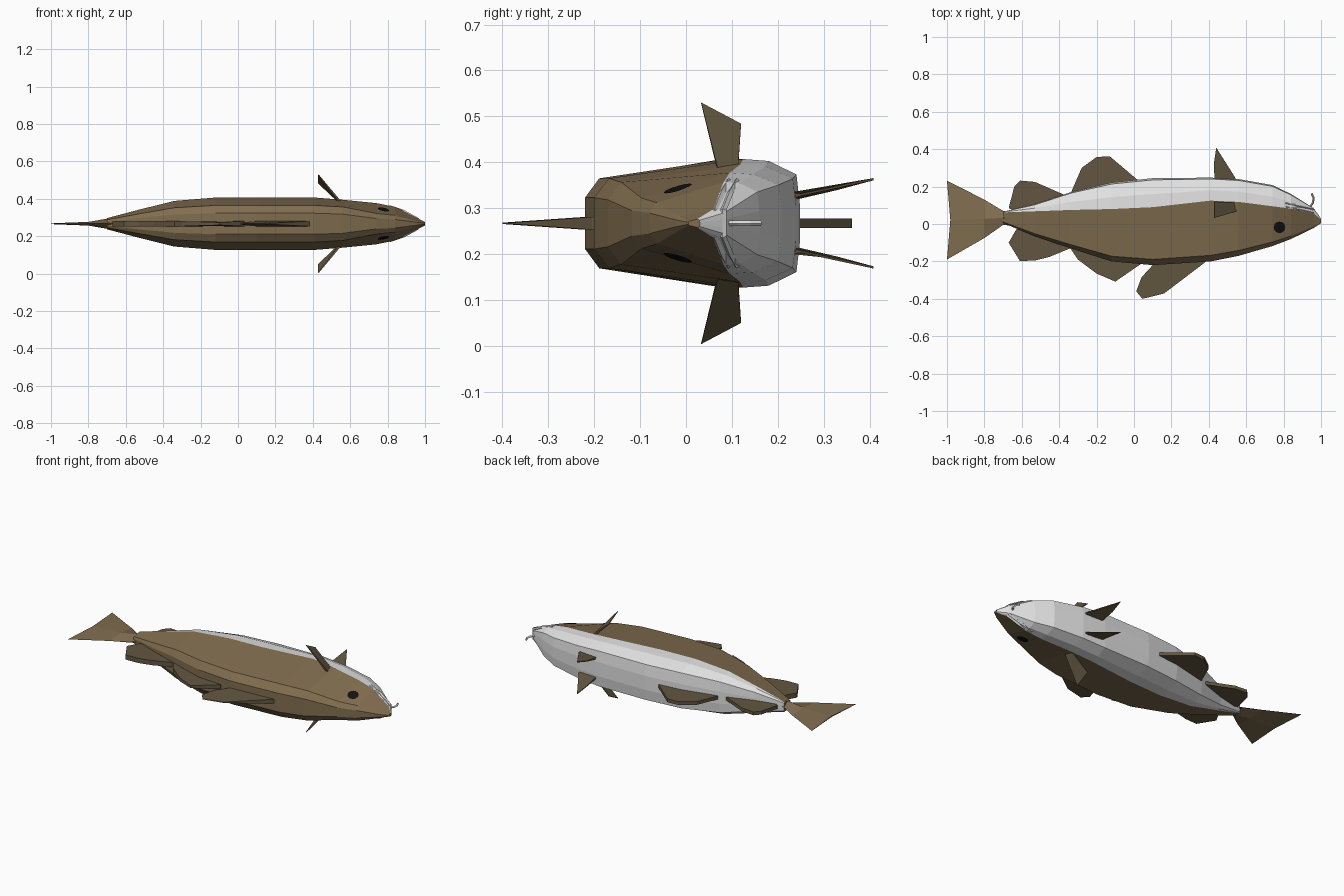
import bpy, bmesh, math
from mathutils import Vector
from mathutils.bvhtree import BVHTree

if "Cube" in bpy.data.objects:
    bpy.data.objects.remove(bpy.data.objects["Cube"])

ZC = 0.267  # height of the fish's symmetry plane (it lies on its side)


def material(name, rgb):
    m = bpy.data.materials.new(name)
    m.diffuse_color = (*rgb, 1)
    m.use_nodes = True
    m.node_tree.nodes["Principled BSDF"].inputs["Base Color"].default_value = m.diffuse_color
    return m


brown = material("brown skin", (0.22, 0.155, 0.08))
fin_brown = material("dark fin brown", (0.125, 0.094, 0.052))
white = material("pale belly", (0.75, 0.75, 0.75))
black = material("eye black", (0.006, 0.006, 0.006))


def make(name, bm, *mats):
    bmesh.ops.recalc_face_normals(bm, faces=bm.faces)
    me = bpy.data.meshes.new(name)
    bm.to_mesh(me)
    for m in mats:
        me.materials.append(m)
    ob = bpy.data.objects.new(name, me)
    bpy.context.collection.objects.link(ob)
    return ob


def loft(rings, pick=lambda k: 0):
    """Skin closed rings of equal length; pick gives the material per strip."""
    bm = bmesh.new()
    vs = [[bm.verts.new(p) for p in r] for r in rings]
    n = len(vs[0])
    for a, b in zip(vs, vs[1:]):
        for k in range(n):
            f = bm.faces.new((a[k], a[(k + 1) % n], b[(k + 1) % n], b[k]))
            f.material_index = pick(k)
    bm.faces.new(vs[0])
    bm.faces.new(vs[-1])
    return bm


# Body: x, back y, colour border y, belly y, half width
stations = [
    (-0.70, 0.005, 0.062, 0.066, 0.03),
    (-0.53, -0.065, 0.068, 0.105, 0.075),
    (-0.34, -0.13, 0.075, 0.17, 0.122),
    (-0.12, -0.20, 0.08, 0.222, 0.14),
    (0.10, -0.22, 0.09, 0.245, 0.14),
    (0.41, -0.20, 0.125, 0.248, 0.14),
    (0.56, -0.17, 0.118, 0.24, 0.128),
    (0.74, -0.118, 0.095, 0.208, 0.11),
    (0.84, -0.08, 0.082, 0.16, 0.09),
    (0.96, -0.022, 0.058, 0.085, 0.03),
    (1.00, 0.005, 0.024, 0.03, 0.009),
]


def ring(x, yb, ym, yt, w):
    head = x > 0.7
    side = [(yb, (0.25 if head else 0.4) * w),
            (yb + 0.1 * (ym - yb), (0.5 if head else 0.7) * w),
            (ym, w),
            (ym + 0.45 * (yt - ym), 0.97 * w),
            (ym + 0.94 * (yt - ym), 0.76 * w),
            (yt, 0.3 * w)]
    return ([Vector((x, y, ZC + z)) for y, z in side] +
            [Vector((x, y, ZC - z)) for y, z in reversed(side)])


body_bm = loft([ring(*s) for s in stations], lambda k: 1 if 2 <= k <= 8 else 0)
make("body", body_bm, brown, white)
surface = BVHTree.FromBMesh(body_bm)

# Tail fin: flattening sections that flare to a shallow fork
tail = []
for x, y0, y1, t, fork in [(-0.64, -0.01, 0.07, 0.034, 0), (-0.70, -0.005, 0.07, 0.027, 0),
                           (-0.80, -0.075, 0.13, 0.01, 0), (-1.0, -0.19, 0.232, 0.003, 0.018)]:
    mid = (y0 + y1) / 2
    tail.append([Vector(p) for p in ((x, y0, ZC), (x + fork, mid, ZC + t),
                                     (x, y1, ZC), (x + fork, mid, ZC - t))])
make("tail_fin", loft(tail), brown)


def fin(name, pts, thick):
    """Median fin in the xy plane; thick(y) gives its half thickness."""
    make(name, loft([[Vector((x, y, ZC + s * thick(y))) for x, y in pts] for s in (-1, 1)]), fin_brown)


def taper(y):
    return max(0.0015, 0.014 * min(1, (0.4 - abs(y)) / 0.18))


# Dorsal fins
fin("front_dorsal_fin", [(0.40, -0.16), (0.38, -0.205), (0.16, -0.372), (0.045, -0.4),
                         (0.012, -0.36), (0.04, -0.285), (0.10, -0.22), (0.10, -0.16)], taper)
fin("middle_dorsal_fin", [(0.04, -0.16), (0.035, -0.215), (-0.10, -0.308), (-0.20, -0.265),
                          (-0.30, -0.19), (-0.34, -0.13), (-0.30, -0.09)], taper)
fin("rear_dorsal_fin", [(-0.34, -0.09), (-0.34, -0.13), (-0.45, -0.175), (-0.53, -0.195),
                        (-0.61, -0.198), (-0.67, -0.10), (-0.63, -0.03), (-0.60, 0.0)], taper)
# Anal fins
fin("front_anal_fin", [(0.02, 0.19), (0.02, 0.235), (-0.13, 0.362), (-0.20, 0.358),
                       (-0.28, 0.30), (-0.335, 0.172), (-0.31, 0.13)], lambda y: 0.01)
fin("rear_anal_fin", [(-0.36, 0.11), (-0.37, 0.155), (-0.53, 0.225), (-0.61, 0.232),
                      (-0.64, 0.20), (-0.67, 0.085), (-0.60, 0.05)], lambda y: 0.01)


def blade(name, pts, offset):
    """Paired fin; pts hold z as distance from the symmetry plane."""
    off = Vector(offset)
    for s, side in ((1, "left"), (-1, "right")):
        rings = [[Vector((p.x, p.y, ZC + s * p.z)) for p in
                  (Vector(q) + off * d * (1 if i in (0, 1) else 0.3) for i, q in enumerate(pts))]
                 for d in (-1, 1)]
        make(side + "_" + name, loft(rings), fin_brown)


# Paired fins
blade("pectoral_fin", [(0.56, 0.073, 0.10), (0.56, 0.112, 0.10),
                       (0.43, 0.12, 0.216), (0.43, 0.033, 0.262)], (0.005, 0, 0.004))
blade("pelvic_fin", [(0.43, 0.22, 0.055), (0.55, 0.22, 0.058), (0.54, 0.25, 0.062),
                     (0.44, 0.408, 0.096), (0.428, 0.33, 0.075)], (0, 0, 0.008))

# Eyes: thin discs laid onto the skin on both sides
for s, side in ((1, "left"), (-1, "right")):
    bm = bmesh.new()

    def on_skin(x, y):
        hit = surface.ray_cast(Vector((x, y, ZC + s)), Vector((0, 0, -s)))[0]
        return bm.verts.new(hit + Vector((0, 0, 0.005 * s)))

    loops = [[on_skin(0.778 + r * math.cos(i * math.pi / 6), -0.018 + r * math.sin(i * math.pi / 6))
              for i in range(12)] for r in (0.016, 0.031)]
    bm.faces.new(loops[0])
    for i in range(12):
        j = (i + 1) % 12
        bm.faces.new((loops[0][i], loops[1][i], loops[1][j], loops[0][j]))
    ob = make(side + "_eye", bm, black)
    if (ob.data.polygons[0].normal.z > 0) != (s > 0):
        ob.data.flip_normals()


def strand(name, pts, radius, sides=4):
    """Thin bar swept along a path."""
    cu = bpy.data.curves.new(name + "_path", 'CURVE')
    cu.dimensions = '3D'
    cu.bevel_depth = radius
    cu.bevel_resolution = 0
    cu.use_fill_caps = True
    sp = cu.splines.new('POLY')
    sp.points.add(len(pts) - 1)
    for p, q in zip(sp.points, pts):
        p.co = (*q, 1)
        sp.use_smooth = False
    ob = bpy.data.objects.new(name, cu)
    cu.materials.append(white)
    bpy.context.collection.objects.link(ob)


# Lips wrap the jaw as two bars, with a barbel under the chin
for name, dy in (("upper_lip", 0.0), ("lower_lip", 0.018)):
    half = [(0.81, 0.093 + dy, 0.092), (0.885, 0.079 + dy, 0.067), (0.958, 0.063 + dy, 0.028)]
    path = [(x, y, ZC + z) for x, y, z in half] + [(x, y, ZC - z) for x, y, z in reversed(half)]
    strand(name, path, 0.007)
strand("chin_barbel", [(0.94, 0.09, ZC), (0.957, 0.115, ZC), (0.96, 0.14, ZC), (0.95, 0.163, ZC)], 0.006)
